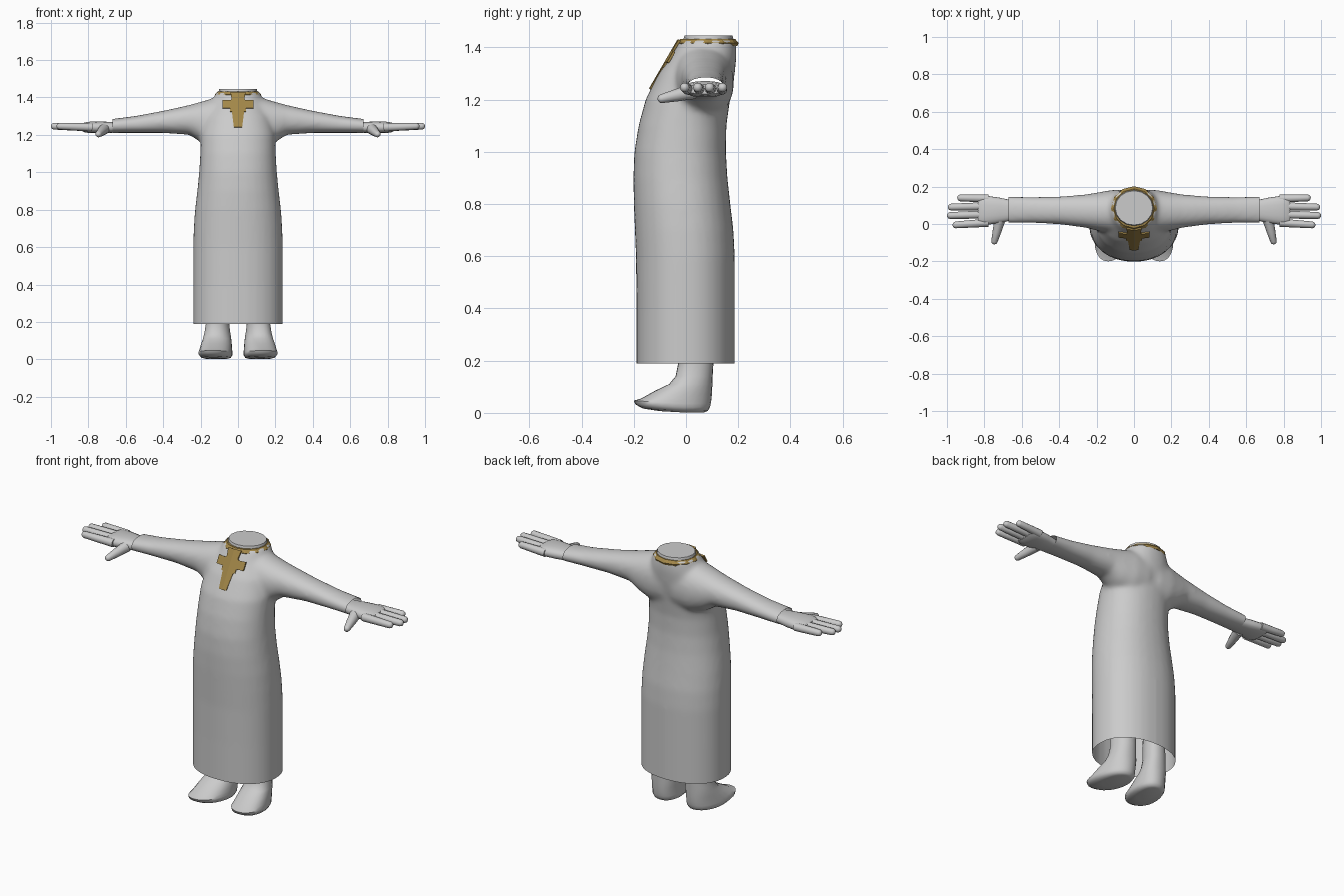
import bpy, bmesh, math
from mathutils import Vector

if "Cube" in bpy.data.objects:
    bpy.data.objects.remove(bpy.data.objects["Cube"])


def material(name, colour):
    m = bpy.data.materials.new(name)
    m.use_nodes = True
    m.diffuse_color = (*colour, 1)
    m.node_tree.nodes["Principled BSDF"].inputs["Base Color"].default_value = (*colour, 1)
    return m


CLOTH = material("pale grey", (0.6, 0.6, 0.6))
GOLD = material("dull gold", (0.36, 0.24, 0.065))
X, Y, Z = Vector((1, 0, 0)), Vector((0, 1, 0)), Vector((0, 0, 1))


def loft(bm, rings, u, v, n=24, power=2.2):
    """Closed tube through rings of (centre, half size along u, half size along v)."""
    loops = []
    for c, a, b in rings:
        loop = []
        for i in range(n):
            t = math.tau * i / n
            ct, st = math.cos(t), math.sin(t)
            p = Vector(c) + u * a * math.copysign(abs(ct) ** (2 / power), ct)
            loop.append(bm.verts.new(p + v * b * math.copysign(abs(st) ** (2 / power), st)))
        loops.append(loop)
    for lo, hi in zip(loops, loops[1:]):
        for i in range(n):
            j = (i + 1) % n
            bm.faces.new((lo[i], lo[j], hi[j], hi[i]))
    bm.faces.new(loops[0][::-1])
    bm.faces.new(loops[-1])


def finish(name, bm, mat, angle=50):
    bmesh.ops.recalc_face_normals(bm, faces=bm.faces)
    me = bpy.data.meshes.new(name)
    bm.to_mesh(me)
    bm.free()
    ob = bpy.data.objects.new(name, me)
    bpy.context.collection.objects.link(ob)
    me.materials.append(mat)
    if angle:
        bpy.ops.object.select_all(action="DESELECT")
        ob.select_set(True)
        bpy.context.view_layer.objects.active = ob
        bpy.ops.object.shade_smooth_by_angle(angle=math.radians(angle))
    return ob


# Robe: body and sleeve tubes fused into one soft skin
bm = bmesh.new()
body = [(0.1, .24, -.19, .187), (0.4, .24, -.19, .187), (0.6, .24, -.192, .187),
        (0.7, .237, -.196, .182), (0.8, .23, -.2, .17), (0.9, .218, -.202, .159),
        (1.0, .208, -.198, .153), (1.1, .202, -.182, .155), (1.2, .2, -.155, .169),
        (1.3, .18, -.105, .187), (1.37, .142, -.055, .194), (1.43, .115, -.022, .192)]
loft(bm, [((0, (f + b) / 2, z), w, (b - f) / 2) for z, w, f, b in body], X, Y, 32)
sleeve = [(.03, 1.13, 1.42, -.05, .185), (.12, 1.13, 1.4, -.05, .182), (.2, 1.16, 1.377, -.035, .168),
          (.26, 1.2, 1.36, -.02, .158), (.4, 1.21, 1.329, -.002, .147),
          (.55, 1.21, 1.301, .005, .144), (.73, 1.21, 1.278, .002, .149)]
for s in (1, -1):
    loft(bm, [((s * x, (f + b) / 2, (lo + hi) / 2), (b - f) / 2, (hi - lo) / 2)
              for x, lo, hi, f, b in sleeve], Y, Z)
robe = finish("robe", bm, CLOTH, 0)
mod = robe.modifiers.new("fuse", "REMESH")
mod.mode = "VOXEL"
mod.voxel_size = 0.011
mod = robe.modifiers.new("soften", "SMOOTH")
mod.factor = 0.5
mod.iterations = 14
bpy.context.view_layer.update()
fused = bpy.data.meshes.new_from_object(robe.evaluated_get(bpy.context.evaluated_depsgraph_get()))
bm = bmesh.new()
bm.from_mesh(fused)
bpy.data.objects.remove(robe)
# Cut the hem and cuffs open
for point, normal in ((Z * .19, -Z), (X * .67, X), (X * -.67, -X)):
    bmesh.ops.bisect_plane(bm, geom=bm.verts[:] + bm.edges[:] + bm.faces[:],
                           plane_co=point, plane_no=normal, clear_outer=True)
finish("robe", bm, CLOTH, 60)


# Hands: palm, four fingers and a thumb
def digit(bm, base, tip, r0, r1):
    base, tip = Vector(base), Vector(tip)
    d = (tip - base).normalized()
    u = d.cross(Z).normalized()
    rings = [(base, r0, r0), (base.lerp(tip, .5), (r0 + r1) / 2, (r0 + r1) / 2)]
    for back, k in ((.9, 1), (.35, .8), (.08, .4), (0, .1)):
        rings.append((tip - d * r1 * back, r1 * k, r1 * k))
    loft(bm, rings, u, u.cross(d), 12, 2)


fingers = [(.002, -.006, .97), (.046, .045, 1.0), (.09, .09, .995), (.131, .14, .945)]
for s, side in ((1, "left"), (-1, "right")):
    bm = bmesh.new()
    palm = [(.58, .05, .025), (.66, .055, .028), (.72, .068, .031), (.79, .078, .031),
            (.82, .077, .026), (.835, .07, .018)]
    loft(bm, [((s * x, .073, 1.24), w, h) for x, w, h in palm], Y, Z, 20, 2.5)
    for y0, y1, tip in fingers:
        digit(bm, (s * .78, y0 + .005, 1.24), (s * tip, y1, 1.247), .022, .018)
    digit(bm, (s * .715, .03, 1.232), (s * .75, -.108, 1.2), .03, .017)
    finish(side + "_hand", bm, CLOTH)

    # Feet: ankle widening into a pointed shoe
    bm = bmesh.new()
    shoe = [(.002, .055, -.1, .07), (.008, .078, -.165, .084), (.022, .088, -.194, .092),
            (.036, .088, -.2, .095), (.055, .085, -.172, .098), (.085, .08, -.118, .1),
            (.11, .075, -.065, .101), (.14, .069, -.04, .102), (.19, .062, -.03, .105),
            (.32, .06, -.03, .105)]
    loft(bm, [((s * .12, (f + b) / 2, z), w, (b - f) / 2) for z, w, f, b in shoe], X, Y)
    for v in bm.verts:
        v.co.x -= s * .12 * (v.co.y + .05)
        if v.co.z < .05:
            v.co.z += max(0, -v.co.y - .02) * .06
    finish(side + "_foot", bm, CLOTH)

# Neck plug with a flat top
bm = bmesh.new()
loft(bm, [((0, .086, z), r, r * .92) for z, r in ((1.36, .098), (1.425, .106), (1.445, .1))], X, Y, 16, 2)
finish("neck", bm, CLOTH, 30)

# Collar: flat-sided band
bm = bmesh.new()
loft(bm, [((0, .083, z), a, b) for z, a, b in
          ((1.405, .118, .113), (1.417, .123, .119), (1.432, .108, .105))], X, Y, 12, 2)
finish("collar", bm, GOLD, 0)

# Chest cross: folded plate lying on the robe, built as mirrored halves
half = [(.04, 1.428), (.034, 1.39), (.04, 1.383), (.083, 1.383), (.083, 1.342),
        (.042, 1.342), (.042, 1.322), (.032, 1.322), (.022, 1.24)]


def on_chest(x, z):
    return (x, -.029 - (1.428 - z) * .58 + abs(x) * .12, z)


bm = bmesh.new()
for s in (1, -1):
    outline = [(0, half[0][1])] + [(s * x, z) for x, z in half] + [(0, half[-1][1])]
    bm.faces.new([bm.verts.new(on_chest(x, z)) for x, z in outline])
bmesh.ops.remove_doubles(bm, verts=bm.verts, dist=.0005)
cross = finish("chest_cross", bm, GOLD, 0)
mod = cross.modifiers.new("thickness", "SOLIDIFY")
mod.thickness = .009
mod.offset = 0
